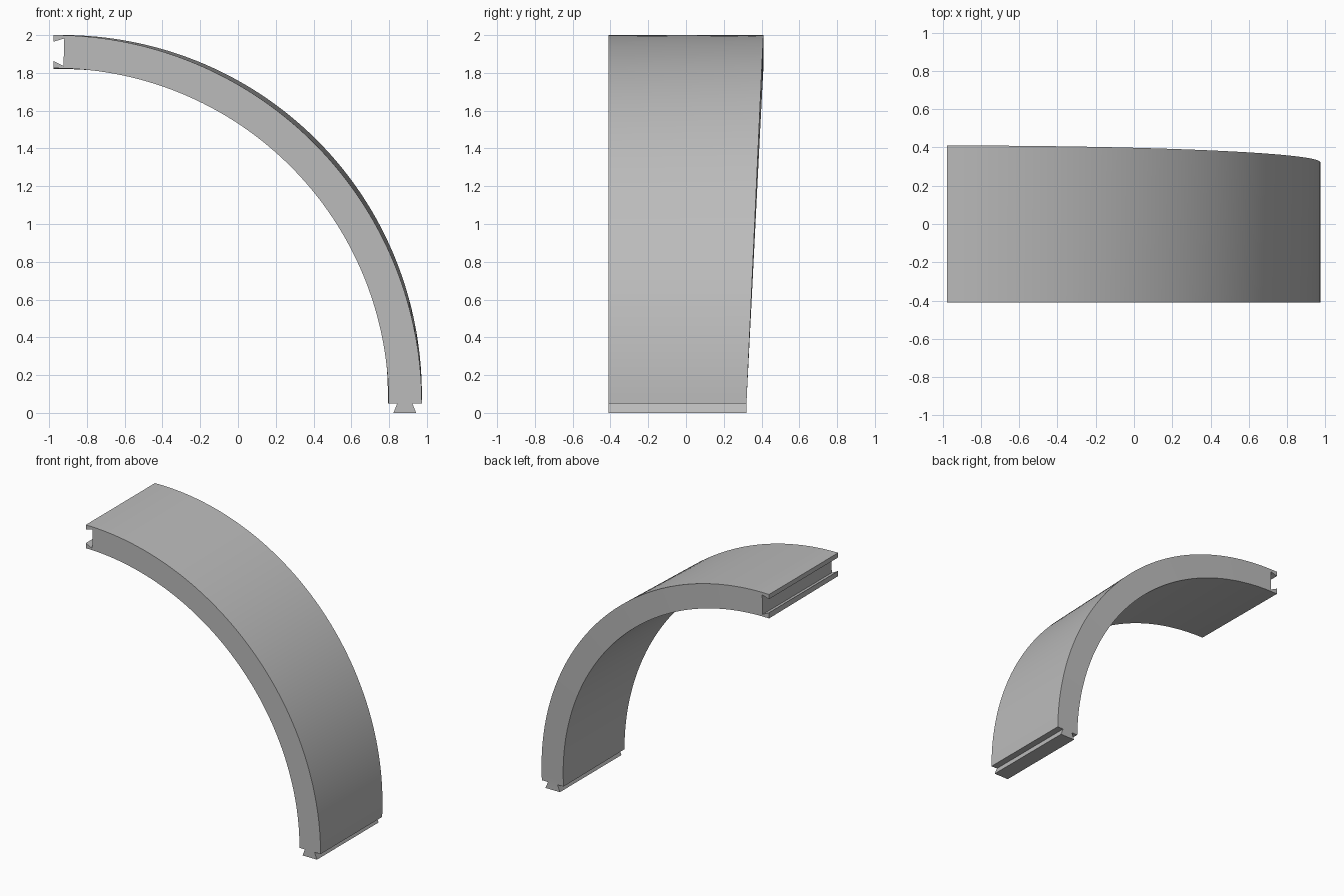
import bpy
import bmesh
from math import sin, cos, pi, radians

old = bpy.data.objects.get("Cube")
if old:
    bpy.data.objects.remove(old, do_unlink=True)

CX, CZ = -0.977, 0.05          # arc centre
R_OUT, R_IN, R_MID = 1.95, 1.77, 1.86
FRONT, SEGS = -0.41, 72

stone = bpy.data.materials.new("stone_grey")
stone.use_nodes = True
grey = (0.5, 0.5, 0.5, 1)
stone.diffuse_color = grey
stone.node_tree.nodes["Principled BSDF"].inputs["Base Color"].default_value = grey

# the last short step leaves room for the groove
angles = [radians(88.3) * i / (SEGS - 1) for i in range(SEGS)] + [pi / 2]
bm = bmesh.new()


def pair(r, a, back_r=None, dz=0):
    """Front and back vertex at one polar position."""
    back_r = r if back_r is None else back_r
    back_y = 0.32 + 0.09 * sin(a)
    return [bm.verts.new((CX + q * cos(a), y, CZ + q * sin(a) + dz))
            for q, y in ((r, FRONT), (back_r, back_y))]


def swell(a):
    return 0.022 * sin(2 * a)


outer = [pair(R_OUT, a, R_OUT + swell(a)) for a in angles]
inner = [pair(R_IN + 0.005, a, R_IN + swell(a)) for a in angles]

# dovetail groove in the upper end, dovetail tongue under the lower end
top, deep = angles[-1], angles[-2]
groove = [pair(R_MID + 0.055, top), pair(R_MID + 0.073, deep),
          pair(R_MID - 0.073, deep), pair(R_MID - 0.047, top)]
tongue = [pair(R_MID - 0.04, 0), pair(R_MID - 0.06, 0, dz=-CZ),
          pair(R_MID + 0.06, 0, dz=-CZ), pair(R_MID + 0.04, 0)]

# curved and end surfaces, from front to back
outline = outer + groove + inner[::-1] + tongue
for p, q in zip(outline, outline[1:] + outline[:1]):
    bm.faces.new((p[0], q[0], q[1], p[1]))

# front and back caps
caps = [[outer[i], outer[i + 1], inner[i + 1], inner[i]] for i in range(1, SEGS - 2)]
caps += [
    [outer[0], outer[1], inner[1], inner[0], tongue[0], tongue[3]],
    [outer[-3], outer[-2], groove[1], groove[2], inner[-2], inner[-3]],
    [outer[-2], outer[-1], groove[0], groove[1]],
    [groove[2], groove[3], inner[-1], inner[-2]],
    tongue,
]
for cap in caps:
    for side in (0, 1):
        bm.faces.new([p[side] for p in cap])

bmesh.ops.recalc_face_normals(bm, faces=bm.faces)
mesh = bpy.data.meshes.new("arch_segment")
bm.to_mesh(mesh)
bm.free()
mesh.materials.append(stone)
arch = bpy.data.objects.new("arch_segment", mesh)
bpy.context.collection.objects.link(arch)
bpy.context.view_layer.objects.active = arch
arch.select_set(True)
bpy.ops.object.shade_smooth_by_angle(angle=radians(30))
